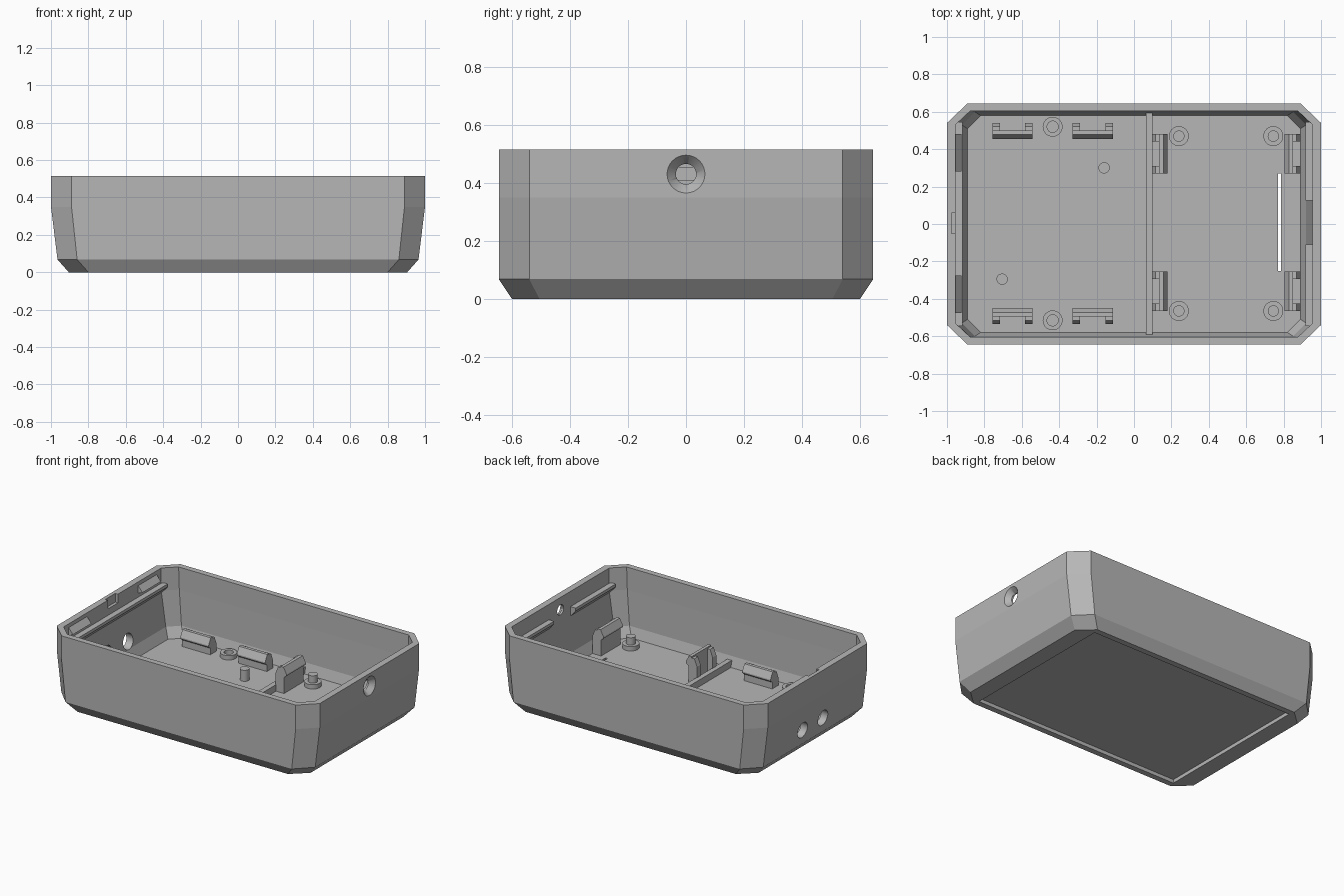
import bpy, bmesh, math
from mathutils import Matrix, Vector

cube = bpy.data.objects.get("Cube")
if cube:
    bpy.data.objects.remove(cube, do_unlink=True)

grey = bpy.data.materials.new("plain grey")
grey.use_nodes = True
grey.diffuse_color = (0.47, 0.47, 0.47, 1)
grey.node_tree.nodes["Principled BSDF"].inputs["Base Color"].default_value = grey.diffuse_color

FLOOR = 0.05
TOP = 0.515


def finish(name, bm, smooth=False):
    bmesh.ops.recalc_face_normals(bm, faces=bm.faces)
    mesh = bpy.data.meshes.new(name)
    bm.to_mesh(mesh)
    bm.free()
    mesh.materials.append(grey)
    ob = bpy.data.objects.new(name, mesh)
    bpy.context.collection.objects.link(ob)
    if smooth:
        bpy.ops.object.select_all(action='DESELECT')
        ob.select_set(True)
        bpy.context.view_layer.objects.active = ob
        bpy.ops.object.shade_smooth_by_angle(angle=math.radians(30))
    return ob


def box(name, x0, x1, y0, y1, z0, z1):
    bm = bmesh.new()
    bmesh.ops.create_cube(bm, size=1)
    for v in bm.verts:
        v.co = Vector(((x0 + x1) / 2 + v.co.x * (x1 - x0),
                       (y0 + y1) / 2 + v.co.y * (y1 - y0),
                       (z0 + z1) / 2 + v.co.z * (z1 - z0)))
    return finish(name, bm)


def cone(name, r0, r1, depth, matrix):
    """Round piece along its own z, starting at the matrix origin."""
    bm = bmesh.new()
    bmesh.ops.create_cone(bm, cap_ends=True, segments=32, radius1=r0, radius2=r1, depth=depth,
                          matrix=matrix @ Matrix.Translation((0, 0, depth / 2)))
    return finish(name, bm, smooth=True)


def add_prism(bm, profile, x0, x1, matrix):
    """Profile in the local y-z plane, extruded along local x."""
    ends = [[bm.verts.new(matrix @ Vector((x, y, z))) for y, z in profile] for x in (x0, x1)]
    n = len(profile)
    for ring in ends:
        bm.faces.new(ring)
    for i in range(n):
        j = (i + 1) % n
        bm.faces.new((ends[0][i], ends[0][j], ends[1][j], ends[1][i]))


def octagon(bm, hx, hy, cx, cy, z):
    quarter = [(hx, cy), (cx, hy)]
    pts = quarter + [(-x, y) for x, y in quarter[::-1]]
    pts += [(-x, -y) for x, y in pts]
    return [bm.verts.new((x, y, z)) for x, y in pts]


# Shell: outer rings up, over the rim, then inner rings down to the floor
bm = bmesh.new()
rings = [octagon(bm, *r) for r in (
    (0.905, 0.60, 0.80, 0.505, 0),
    (0.965, 0.645, 0.86, 0.54, 0.068),
    (1.0, 0.645, 0.89, 0.54, 0.35),
    (1.0, 0.645, 0.89, 0.54, TOP),
    (0.955, 0.605, 0.875, 0.53, TOP),
    (0.955, 0.605, 0.87, 0.53, 0.36),
    (0.92, 0.60, 0.85, 0.53, 0.12),
    (0.89, 0.58, 0.82, 0.51, FLOOR))]
for a, b in zip(rings, rings[1:]):
    for i in range(8):
        j = (i + 1) % 8
        bm.faces.new((a[i], a[j], b[j], b[i]))
bm.faces.new(rings[0])
bm.faces.new(rings[-1])
shell = finish("case_shell", bm)

# Cutters: underside recess, floor slot, rim notch, end wall holes
along_x = Matrix.Rotation(math.radians(90), 4, 'Y')
cutters = [
    box("underside_recess", -0.79, 0.79, -0.56, 0.56, -0.1, 0.025),
    box("floor_slot", 0.77, 0.786, -0.25, 0.27, 0.01, 0.1),
    box("rim_notch", -0.975, -0.9, -0.05, 0.06, 0.455, 0.6),
    cone("right_hole", 0.035, 0.035, 0.3, Matrix.Translation((0.85, 0, 0.43)) @ along_x),
    cone("right_countersink", 0.035, 0.068, 0.036, Matrix.Translation((0.967, 0, 0.43)) @ along_x),
]
for y in (0.13, -0.09):
    cutters.append(cone("left_hole", 0.053, 0.053, 0.3,
                        Matrix.Translation((-1.1, y, 0.17)) @ along_x))
for c in cutters:
    c.hide_render = True
    mod = shell.modifiers.new("cut", 'BOOLEAN')
    mod.operation = 'DIFFERENCE'
    mod.solver = 'EXACT'
    mod.object = c
cut_mesh = bpy.data.meshes.new_from_object(
    shell.evaluated_get(bpy.context.evaluated_depsgraph_get()))
shell.modifiers.clear()
shell.data = cut_mesh
for c in cutters:
    bpy.data.objects.remove(c, do_unlink=True)

# Ledges on the end walls, split around the right hole
ledge = [(0.96, 0.41), (0.916, 0.41), (0.916, 0.39), (0.955, 0.345)]


def wall_bar(name, profile, side, y0, y1):
    """Bar along y on an end wall; profile gives distance from centre and height."""
    bm = bmesh.new()
    m = Matrix(((0, side, 0, 0), (1, 0, 0, 0), (0, 0, 1, 0), (0, 0, 0, 1)))
    add_prism(bm, profile, y0, y1, m)
    return finish(name, bm)


wall_bar("left_ledge", ledge, -1, -0.545, 0.545)
wall_bar("right_ledge_back", ledge, 1, 0.125, 0.545)
wall_bar("right_ledge_front", ledge, 1, -0.545, -0.11)

# Wedge catches above the left ledge
wedge = [(0.96, 0.495), (0.922, 0.45), (0.96, 0.435)]
for y in (0.38, -0.375):
    wall_bar("wedge_catch", wedge, -1, y - 0.1, y + 0.1)

# Cross rib on the floor
box("cross_rib", 0.065, 0.1, -0.59, 0.595, FLOOR - 0.01, 0.095)


# Snap clips: hooked bar with two sloping gussets behind it
def clip(name, x, y, angle, length, h):
    bm = bmesh.new()
    m = Matrix.Translation((x, y, 0)) @ Matrix.Rotation(math.radians(angle), 4, 'Z')
    f = FLOOR - 0.01
    bar = [(0.04, f), (0.04, h), (0.062, h), (0.085, h - 0.045),
           (0.085, h - 0.055), (0.066, h - 0.07), (0.066, f)]
    gusset = [(0, f), (0, h - 0.06), (0.02, h - 0.01), (0.04, h - 0.01), (0.04, f)]
    half = length / 2
    add_prism(bm, bar, -half, half, m)
    for end in (-half, half - 0.04):
        add_prism(bm, gusset, end, end + 0.04, m)
    finish(name, bm)


for x in (-0.65, -0.22):
    clip("back_clip", x, 0.54, 180, 0.215, 0.165)
    clip("front_clip", x, -0.535, 0, 0.215, 0.165)
for y in (0.375, -0.36):
    clip("middle_clip", 0.095, y, -90, 0.21, 0.23)
    clip("right_clip", 0.89, y, 90, 0.21, 0.23)


# Standoffs with pins, hollow standoffs and plain pins
def post(name, x, y, r, top):
    return cone(name, r, r, top - FLOOR + 0.01, Matrix.Translation((x, y, FLOOR - 0.01)))


for y in (0.47, -0.465):
    for x in (0.24, 0.745):
        post("standoff", x, y, 0.053, 0.08)
        post("standoff_pin", x, y, 0.03, 0.13)
for x, y in ((-0.16, 0.30), (-0.705, -0.295)):
    post("floor_pin", x, y, 0.03, 0.126)

for y in (0.52, -0.515):
    bm = bmesh.new()
    loop = [bm.verts.new((-0.435 + r, y, z)) for r, z in
            ((0.053, FLOOR - 0.01), (0.053, 0.08), (0.03, 0.08), (0.03, FLOOR - 0.01))]
    edges = [bm.edges.new((loop[i], loop[(i + 1) % 4])) for i in range(4)]
    bmesh.ops.spin(bm, geom=loop + edges, cent=(-0.435, y, 0), axis=(0, 0, 1),
                   angle=math.tau, steps=32, use_merge=True)
    bmesh.ops.remove_doubles(bm, verts=bm.verts, dist=0.0005)
    finish("hollow_standoff", bm, smooth=True)
